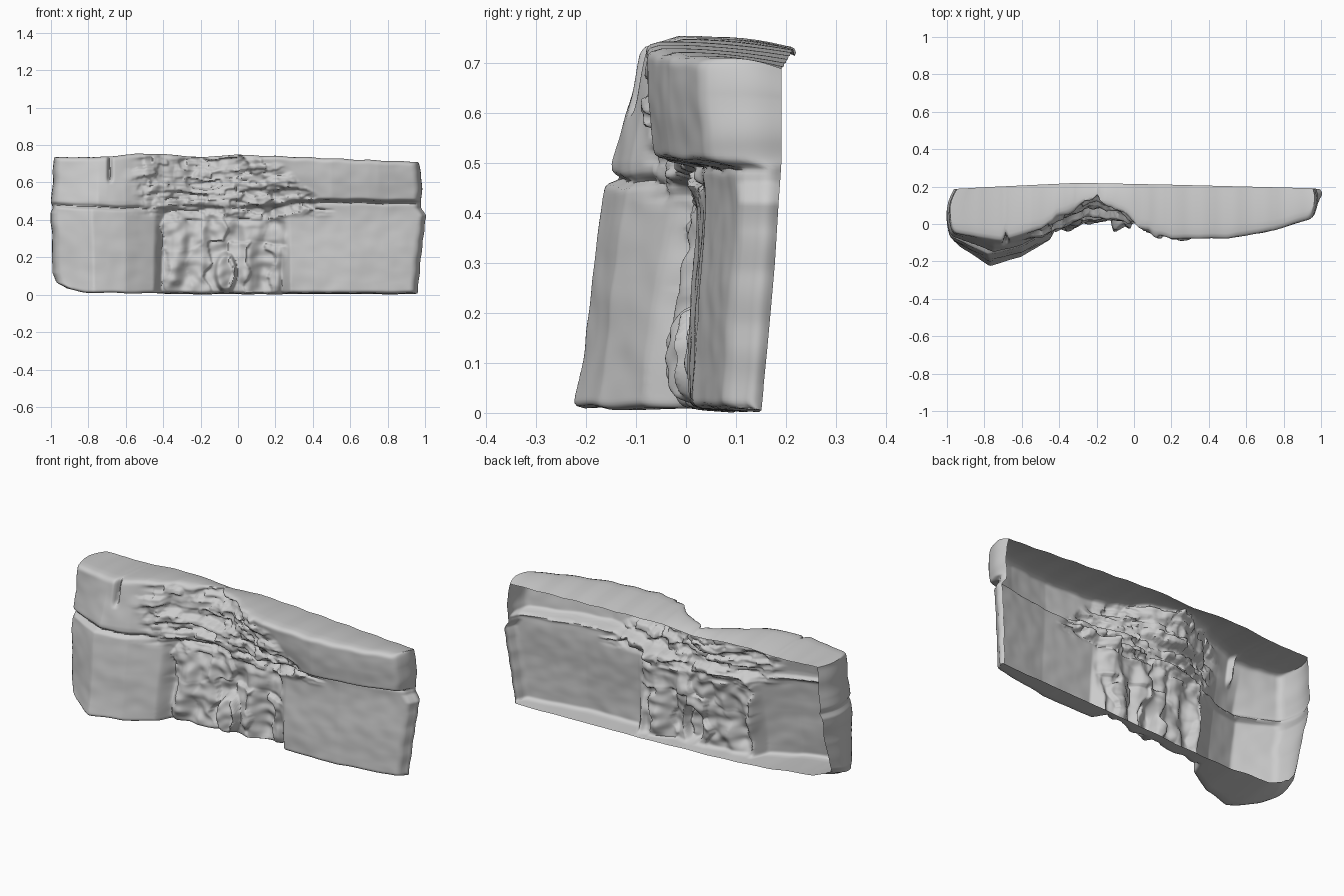
import bpy, bmesh, math
from mathutils import Vector, noise

if "Cube" in bpy.data.objects:
    bpy.data.objects.remove(bpy.data.objects["Cube"])

NX, NZ, RINGS = 300, 120, 6


def lerp(pts, t):
    if t <= pts[0][0]:
        return pts[0][1]
    for (a, p), (b, q) in zip(pts, pts[1:]):
        if t <= b:
            return p + (q - p) * (t - a) / (b - a)
    return pts[-1][1]


def step(a, b, t):
    t = max(0.0, min(1.0, (t - a) / (b - a)))
    return t * t * (3 - 2 * t)


# Outline of the slab seen from the front
LEFT = [(0, -.91), (.03, -.96), (.1, -.985), (.3, -.985), (.44, -.995), (.47, -.98), (.5, -.99), (.75, -.975)]
RIGHT = [(0, .95), (.15, .96), (.3, .975), (.44, .995), (.48, .968), (.52, .975), (.65, .968), (.75, .955)]
TOP = [(-1, .735), (-.7, .737), (-.55, .755), (-.38, .752), (-.2, .735), (0, .75), (.3, .738), (.6, .725), (1, .708)]

# Depth of the front face: foot, top of lower course, bottom and top of upper course
FOOT = [(-1, -.085), (-.93, -.13), (-.77, -.23), (-.6, -.18), (-.45, -.09), (-.41, -.01), (-.2, .01),
        (.15, .05), (.235, .09), (.28, .005), (.6, .015), (.95, .08)]
LOWER = [(-1, -.06), (-.78, -.163), (-.6, -.12), (-.44, -.03), (-.4, .02), (-.2, .06), (.1, .05),
         (.18, .06), (.25, .015), (.6, .035), (.96, .1)]
UPPER = [(-1, -.055), (-.75, -.15), (-.6, -.115), (-.42, -.02), (-.25, .05), (-.1, .04), (.1, .01),
         (.3, -.04), (.5, -.06), (.7, -.03), (.97, .045)]
CREST = [(-1, -.045), (-.7, -.09), (-.5, -.04), (-.4, .02), (-.2, .12), (-.05, .05), (.02, -.01),
         (.2, -.083), (.5, -.073), (.75, -.035), (.97, .035)]


def seam_z(x):
    return lerp([(-1, .48), (-.8, .468), (-.4, .46), (.2, .475), (.3, .50), (.97, .495)], x) \
        + .006 * noise.noise(Vector((x * 7, 3, 0)))


def rubble(x, z):
    wob = .06 * noise.noise(Vector((x * 6, z * 9, 5)))
    low = step(-.44, -.39, x + wob * .5) * (1 - step(.2, .26, x + wob * .5))
    edge = lerp([(.45, .5), (.6, .34), (.74, .12)], z)
    high = step(-.62, -.45, x + wob) * (1 - step(edge - .06, edge + .04, x + wob))
    k = step(.4, .48, z)
    return low * (1 - k) + high * k


def blocks(x, z, w, h, seed):
    # offset of broken stones laid in staggered, wandering rows
    x += .06 * noise.noise(Vector((x * 8, z * 10, seed)))
    z += .045 * noise.noise(Vector((x * 5, z * 6, seed + 4)))
    row = math.floor(z / h)
    u = x / w + math.sin(row * 5.3 + seed) * 3
    col = math.floor(u)
    rnd = math.sin(col * 12.9898 + row * 78.233 + seed) * 43758.5453
    return rnd - math.floor(rnd) - .5


def front_y(x, z):
    s = seam_z(x)
    low = lerp(FOOT, x) + (lerp(LOWER, x) - lerp(FOOT, x)) * min(1, z / .45)
    high = lerp(UPPER, x) + (lerp(CREST, x) - lerp(UPPER, x)) * max(0, min(1, (z - .5) / .23))
    y = low + (high - low) * step(s - .01, s + .01, z)
    m = rubble(x, z)
    # groove between the courses and short crack near the left
    y += (1 - m) * .022 * math.exp(-((z - s) / .009) ** 2)
    y += .04 * math.exp(-((x + .685) / .01) ** 2) * step(.59, .63, z)
    # gentle weathering
    y += .012 * noise.noise(Vector((x * 3, z * 4, 1))) + .003 * noise.noise(Vector((x * 13, z * 15, 2)))
    # ledges above, upright lumps below
    k = step(.36, .46, z)
    foot = .4 + .6 * step(0, .08, z)
    y += m * k * (.055 * blocks(x, z, .2, .042, 1) + .025 * blocks(x, z, .1, .03, 7))
    y += m * (1 - k) * foot * (.03 * blocks(x, z, .11, .26, 3)
                               + .05 * noise.noise(Vector((x * 11, z * 5, 9))))
    y += m * foot * .016 * noise.noise(Vector((x * 18, z * 20, 4)))
    # fallen stone at the foot
    d = ((x + .065) / .06) ** 2 + ((z - .12) / .11) ** 2
    y -= .06 * (1 - step(.6, 1.1, d))
    # deep hole beside the right hand block
    return y + .06 * math.exp(-((x - .185) / .025) ** 2 - ((z - .455) / .03) ** 2)


def back_y(x, z):
    foot = lerp([(-1, .035), (.2, .12), (1, .152)], x)
    top = lerp([(-1, .187), (-.3, .22), (.2, .21), (1, .19)], x)
    return foot + (top - foot) * lerp([(0, 0), (.15, .35), (.3, .68), (.5, 1)], z)


def rounding(d, r):
    d = min(d, r)
    return r - math.sqrt(max(0, r * r - (r - d) ** 2))


bm = bmesh.new()
grid = []
# Weathered front face
for j in range(NZ + 1):
    line = []
    for i in range(NX + 1):
        t, u = j / NZ, i / NX
        z = t * .74
        x = lerp(LEFT, z) + (lerp(RIGHT, z) - lerp(LEFT, z)) * u
        ztop = lerp(TOP, x) + .004 * noise.noise(Vector((x * 12, 0, 6)))
        base = .03 * (1 - step(-.95, -.8, x)) + .008 + .006 * noise.noise(Vector((x * 8, 0, 8)))
        z = base * (1 - t) ** 6 + ztop * t
        y = front_y(x, z)
        # ragged ends
        end = step(.93, 1, abs(2 * u - 1))
        x += end * .012 * noise.noise(Vector((x * 2, z * 11, 12)))
        side = min(u, 1 - u) * 1.95
        y += rounding(side, .035) + rounding((1 - t) * .74, .025) + rounding(t * .74, .02)
        y = min(y, back_y(x, z) - .012)
        line.append(bm.verts.new((x, y, z)))
    grid.append(line)
for a, b in zip(grid, grid[1:]):
    for i in range(NX):
        bm.faces.new((a[i], a[i + 1], b[i + 1], b[i]))

# Sides, top and underside run back to an open rear edge
loop = grid[0][:-1] + [r[-1] for r in grid[:-1]] + grid[-1][:0:-1] + [r[0] for r in grid[:0:-1]]
start = [v.co.copy() for v in loop]
prev = loop
for k in range(1, RINGS + 1):
    f = k / RINGS
    ring = []
    for c in start:
        yb = back_y(c.x, c.z)
        swell = .012 * math.sin(math.pi * f) * (1 if c.x > 0 else -1) * step(.85, .95, abs(c.x))
        swell += .03 * f ** 3 * (1 - step(-.95, -.8, c.x))
        drop = .022 * f * f * step(.6, .7, c.z) * (.3 + .7 * step(-1, -.5, c.x))
        lift = .04 * f * (1 - step(-1, -.3, c.x)) * (1 - step(.02, .15, c.z))
        z = max(0, c.z - drop + lift - .005 * f * (c.z < .05))
        ring.append(bm.verts.new((c.x + swell, c.y + (yb - c.y) * f, z)))
    n = len(ring)
    for i in range(n):
        h = (i + 1) % n
        bm.faces.new((prev[h], prev[i], ring[i], ring[h]))
    prev = ring

# Soften the break lines
inner = [v for v in bm.verts if not v.is_boundary]
bmesh.ops.smooth_vert(bm, verts=inner, factor=.5, use_axis_x=True, use_axis_y=True, use_axis_z=True)
bmesh.ops.recalc_face_normals(bm, faces=bm.faces)
if sum(f.normal.y for f in bm.faces) > 0:
    bmesh.ops.reverse_faces(bm, faces=bm.faces)
mesh = bpy.data.meshes.new("ruined_wall")
bm.to_mesh(mesh)
bm.free()
wall = bpy.data.objects.new("ruined_wall", mesh)
bpy.context.collection.objects.link(wall)
bpy.context.view_layer.objects.active = wall
wall.select_set(True)
bpy.ops.object.shade_smooth_by_angle(angle=math.radians(60))
